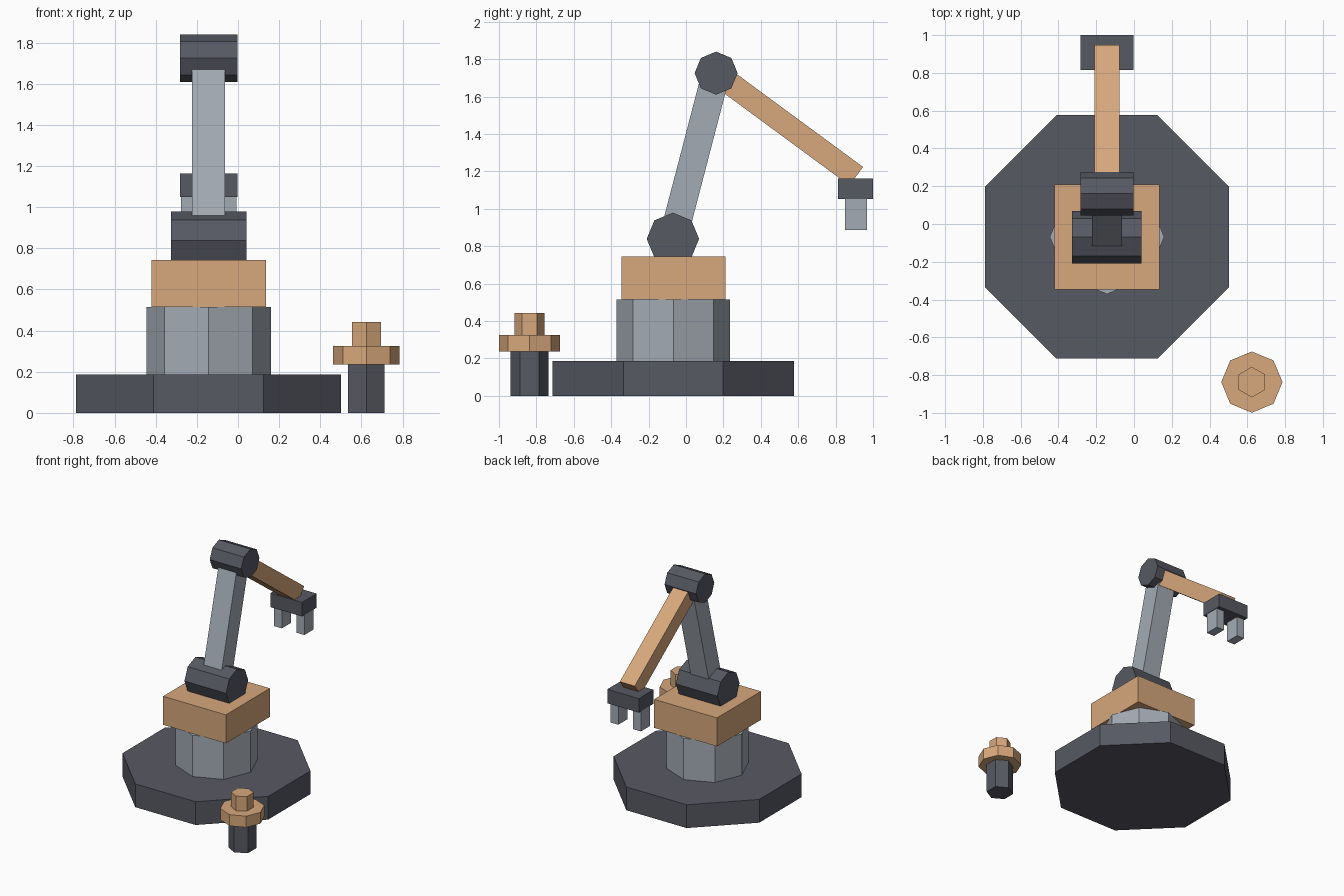
import bpy
from math import pi, atan2
from mathutils import Vector

if "Cube" in bpy.data.objects:
    bpy.data.objects.remove(bpy.data.objects["Cube"])


def material(name, rgb):
    m = bpy.data.materials.new(name)
    m.diffuse_color = (*rgb, 1)
    m.use_nodes = True
    m.node_tree.nodes["Principled BSDF"].inputs["Base Color"].default_value = m.diffuse_color
    return m


DARK = material("dark_metal", (0.095, 0.1, 0.125))
STEEL = material("light_steel", (0.37, 0.41, 0.46))
ORANGE = material("orange_paint", (0.68, 0.39, 0.2))

CX, CY = -0.143, -0.068                 # axis of the arm
KX, KY = 0.624, -0.837                  # axis of the control post
SHOULDER = Vector((CX, -0.07, 0.839))
ELBOW = Vector((CX, 0.161, 1.725))
WRIST = Vector((CX, 0.91, 1.174))


def finish(name, mat):
    ob = bpy.context.object
    ob.name = name
    ob.data.materials.append(mat)
    return ob


def box(name, center, size, mat, tilt=0):
    bpy.ops.mesh.primitive_cube_add(size=1, location=center, rotation=(tilt, 0, 0))
    ob = finish(name, mat)
    ob.scale = size
    return ob


def prism(name, x, y, z0, z1, radius, sides, mat, turn=0):
    bpy.ops.mesh.primitive_cylinder_add(vertices=sides, radius=radius, depth=z1 - z0,
                                        location=(x, y, (z0 + z1) / 2), rotation=(0, 0, turn))
    return finish(name, mat)


def joint(name, center, radius, width):
    bpy.ops.mesh.primitive_cylinder_add(vertices=8, radius=radius, depth=width,
                                        location=center, rotation=(0, pi / 2, 0))
    return finish(name, DARK)


def beam(name, a, b, width, thick, mat):
    d = b - a
    return box(name, (a + b) / 2, (width, thick, d.length), mat, -atan2(d.y, d.z))


# Base, column and turntable
prism("base", CX, CY, 0, 0.186, 0.698, 8, DARK, pi / 8)
prism("column", CX, CY, 0.186, 0.516, 0.303, 8, STEEL)
box("turntable", (CX, CY, 0.63), (0.556, 0.556, 0.228), ORANGE)

# Jointed arm
joint("shoulder_joint", SHOULDER, 0.14, 0.368)
beam("upper_arm", SHOULDER, ELBOW, 0.16, 0.15, STEEL)
joint("elbow_joint", ELBOW, 0.115, 0.279)
beam("forearm", ELBOW, WRIST, 0.132, 0.123, ORANGE)

# Gripper
box("gripper_palm", (CX, 0.907, 1.107), (0.279, 0.186, 0.112), DARK)
for side, label in ((-1, "left"), (1, "right")):
    box("gripper_finger_" + label, (CX + side * 0.1, 0.909, 0.969),
        (0.07, 0.117, 0.164), STEEL)

# Control post beside the base
prism("post_stem", KX, KY, 0, 0.236, 0.102, 6, DARK)
prism("post_collar", KX, KY, 0.236, 0.326, 0.162, 8, ORANGE)
prism("post_knob", KX, KY, 0.326, 0.443, 0.081, 6, ORANGE)
